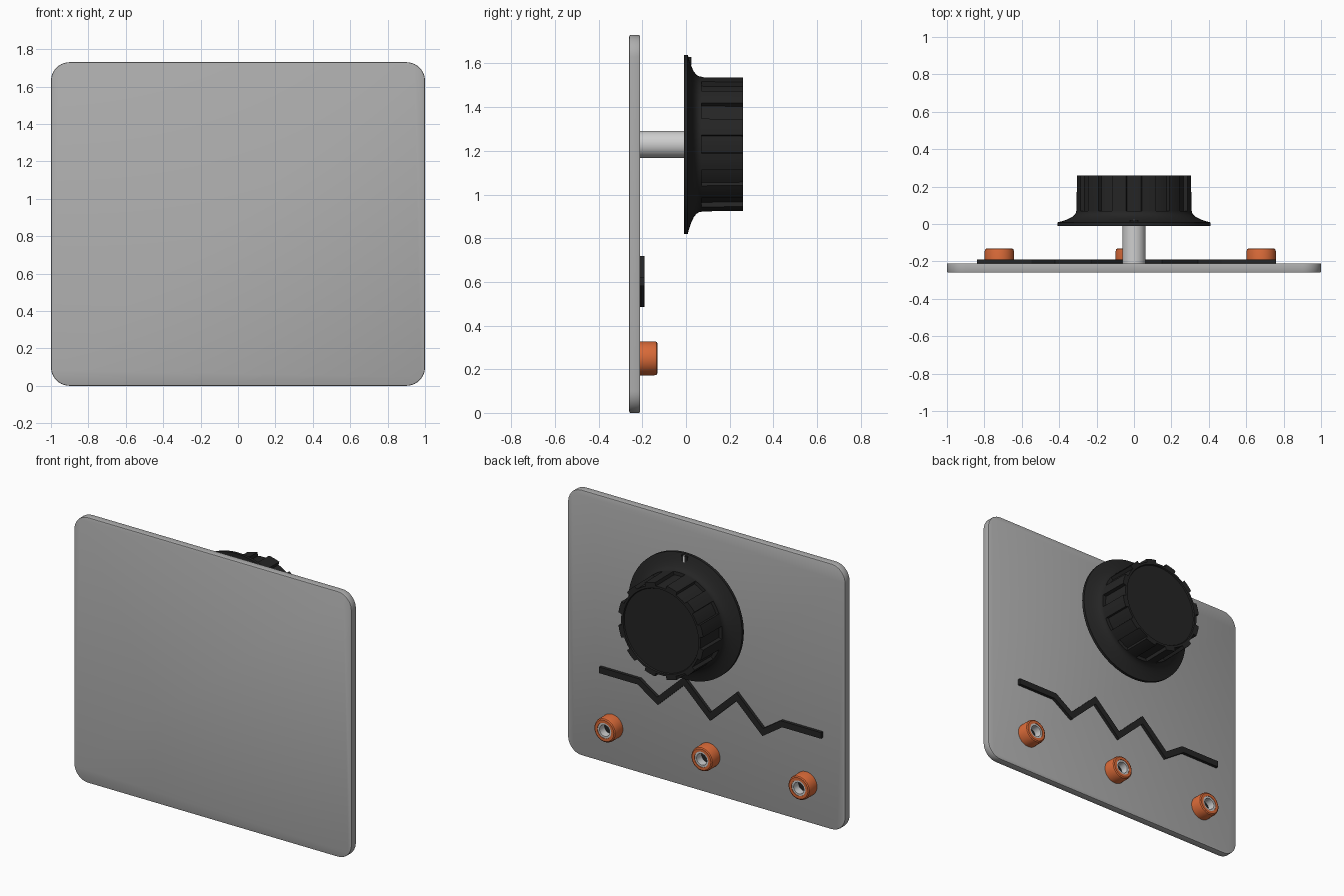
import bpy, bmesh, math
from mathutils import Vector

if "Cube" in bpy.data.objects:
    bpy.data.objects.remove(bpy.data.objects["Cube"])


def material(name, rgb):
    m = bpy.data.materials.new(name)
    m.diffuse_color = (*rgb, 1)
    m.use_nodes = True
    m.node_tree.nodes["Principled BSDF"].inputs["Base Color"].default_value = m.diffuse_color
    return m


GREY = material("panel_grey", (0.42, 0.42, 0.42))
BLACK = material("knob_black", (0.018, 0.018, 0.018))
METAL = material("light_metal", (0.62, 0.62, 0.62))
ORANGE = material("socket_orange", (0.70, 0.145, 0.04))
WHITE = material("marker_white", (0.9, 0.9, 0.9))


def finish(name, bm, mat, smooth=True):
    bmesh.ops.recalc_face_normals(bm, faces=bm.faces)
    me = bpy.data.meshes.new(name)
    bm.to_mesh(me)
    bm.free()
    ob = bpy.data.objects.new(name, me)
    bpy.context.collection.objects.link(ob)
    me.materials.append(mat)
    if smooth:
        bpy.ops.object.select_all(action='DESELECT')
        ob.select_set(True)
        bpy.context.view_layer.objects.active = ob
        bpy.ops.object.shade_smooth_by_angle(angle=math.radians(30))
    return ob


def prism(name, outline, y0, y1, mat, bevel=0):
    """Extrude an (x, z) outline from y0 to y1."""
    bm = bmesh.new()
    face = bm.faces.new([bm.verts.new((x, y0, z)) for x, z in outline])
    ext = bmesh.ops.extrude_face_region(bm, geom=[face])
    for v in ext["geom"]:
        if isinstance(v, bmesh.types.BMVert):
            v.co.y = y1
    if bevel:
        rim = [e for e in bm.edges if abs(e.verts[0].co.y - e.verts[1].co.y) < 1e-6]
        bmesh.ops.bevel(bm, geom=rim, offset=bevel, segments=2, profile=0.5, affect='EDGES')
    return finish(name, bm, mat)


def lathe(name, rows, cx, cz, columns, mat, closed=False):
    """Turn rows of (y, radius, groove depth) about a y axis; columns are (angle, in_groove)."""
    bm = bmesh.new()
    rings = []
    for y, r, d in rows:
        rings.append([bm.verts.new((cx + (r - d * g) * math.sin(a), y, cz + (r - d * g) * math.cos(a)))
                      for a, g in columns])
    n = len(columns)
    pairs = list(zip(rings, rings[1:]))
    if closed:
        pairs.append((rings[-1], rings[0]))
    else:
        bm.faces.new(rings[0])
        bm.faces.new(rings[-1])
    for p, q in pairs:
        for i in range(n):
            j = (i + 1) % n
            bm.faces.new((p[i], p[j], q[j], q[i]))
    return finish(name, bm, mat)


def circle(n):
    return [(2 * math.pi * i / n, 0) for i in range(n)]


# Panel with rounded corners
outline = []
for cx, cz, start in ((0.9, 1.63, 0), (-0.9, 1.63, 90), (-0.9, 0.1, 180), (0.9, 0.1, 270)):
    for i in range(11):
        a = math.radians(start + 9 * i)
        outline.append((cx + 0.1 * math.cos(a), cz + 0.1 * math.sin(a)))
prism("panel", outline, -0.26, -0.21, GREY, bevel=0.006)

# Knob: flared skirt, body with twelve flutes, shallow recessed cap
KZ = 1.23
columns = []
for k in range(12):
    for deg, g in ((-7.8, 0), (-7.4, 1), (-3.7, 1), (0, 1), (3.7, 1), (7.4, 1), (7.8, 0), (11.4, 0), (15, 0), (18.6, 0)):
        columns.append((math.radians(30 * k + deg), g))
D = 0.022
rows = [(-0.01, 0.405, 0), (-0.01, 0.41, 0), (0.008, 0.41, 0), (0.014, 0.388, 0), (0.024, 0.358, 0),
        (0.036, 0.333, 0), (0.048, 0.318, 0), (0.06, 0.311, 0), (0.07, 0.31, 0), (0.0705, 0.31, D),
        (0.26, 0.308, D), (0.26, 0.272, 0), (0.252, 0.268, 0)]
lathe("knob", rows, 0, KZ, columns, BLACK)

# Knob shaft
lathe("shaft", [(-0.215, 0.062, 0), (0.0, 0.062, 0)], 0, KZ, circle(48), METAL)


# Pointer mark on the skirt
def rect(w, z0, z1):
    return [(-w, z0), (w, z0), (w, z1), (-w, z1)]


prism("pointer_base", rect(0.022, 1.585, 1.63), 0.0, 0.022, BLACK)
prism("pointer_mark", rect(0.005, 1.59, 1.63), 0.015, 0.025, WHITE)

# Zigzag strip, mitred along its centre line
CX = -0.04
path = [(0.80, 0.602), (0.515, 0.602), (0.38, 0.512), (0.19, 0.692), (0, 0.512),
        (-0.19, 0.692), (-0.38, 0.512), (-0.515, 0.602), (-0.80, 0.602)]
pts = [Vector((x + CX, z)) for x, z in path]
left, right = [], []
for i, p in enumerate(pts):
    d0 = (p - pts[i - 1]).normalized() if i else (pts[1] - p).normalized()
    d1 = (pts[i + 1] - p).normalized() if i < len(pts) - 1 else d0
    n0, n1 = Vector((-d0.y, d0.x)), Vector((-d1.y, d1.x))
    m = (n0 + n1).normalized()
    m *= 0.02 / m.dot(n0)
    left.append(tuple(p + m))
    right.append(tuple(p - m))
prism("zigzag_strip", left + right[::-1], -0.212, -0.19, BLACK)

# Sockets: orange collar, metal sleeve, dark bore
for i, x in enumerate((-0.72, -0.02, 0.68)):
    z = 0.25
    lathe(f"socket_collar_{i}", [(-0.212, 0.05, 0), (-0.212, 0.078, 0), (-0.145, 0.078, 0), (-0.135, 0.075, 0),
                                 (-0.13, 0.068, 0), (-0.13, 0.05, 0)], x, z, circle(40), ORANGE, closed=True)
    lathe(f"socket_sleeve_{i}", [(-0.212, 0.037, 0), (-0.212, 0.051, 0), (-0.133, 0.051, 0),
                                 (-0.133, 0.037, 0)], x, z, circle(40), METAL, closed=True)
    lathe(f"socket_bore_{i}", [(-0.212, 0.0375, 0), (-0.185, 0.0375, 0)], x, z, circle(40), BLACK)
